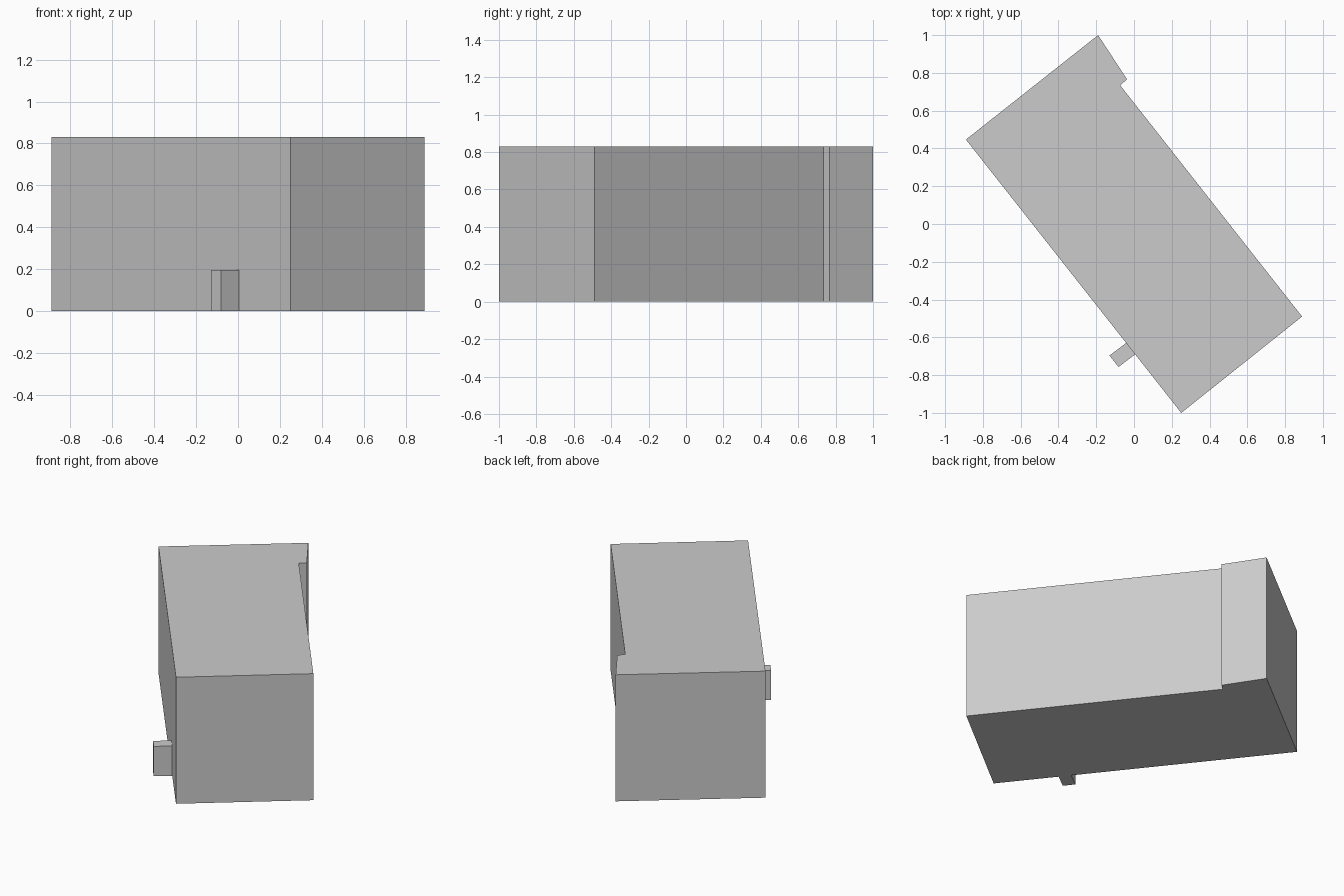
import bpy, bmesh

if "Cube" in bpy.data.objects:
    bpy.data.objects.remove(bpy.data.objects["Cube"])


def prism(name, outline, height):
    """Extrude a plan outline (counter-clockwise) up from the ground."""
    bm = bmesh.new()
    base = bm.faces.new([bm.verts.new((x, y, 0)) for x, y in outline])
    top = bmesh.ops.extrude_face_region(bm, geom=[base], use_keep_orig=True)
    verts = [g for g in top["geom"] if isinstance(g, bmesh.types.BMVert)]
    bmesh.ops.translate(bm, verts=verts, vec=(0, 0, height))
    bmesh.ops.recalc_face_normals(bm, faces=bm.faces)
    mesh = bpy.data.meshes.new(name)
    bm.to_mesh(mesh)
    bm.free()
    obj = bpy.data.objects.new(name, mesh)
    bpy.context.collection.objects.link(obj)
    return obj


# Main block with the shallow step on its long back-right wall
prism("building_block", [(0.25, -1.0), (0.89, -0.49), (-0.073, 0.734),
                         (-0.037, 0.766), (-0.19, 1.0), (-0.89, 0.447)], 0.83)

# Low annex against the front-left wall
prism("annex", [(-0.13, -0.696), (-0.082, -0.757),
                (0.006, -0.69), (-0.041, -0.63)], 0.195)
